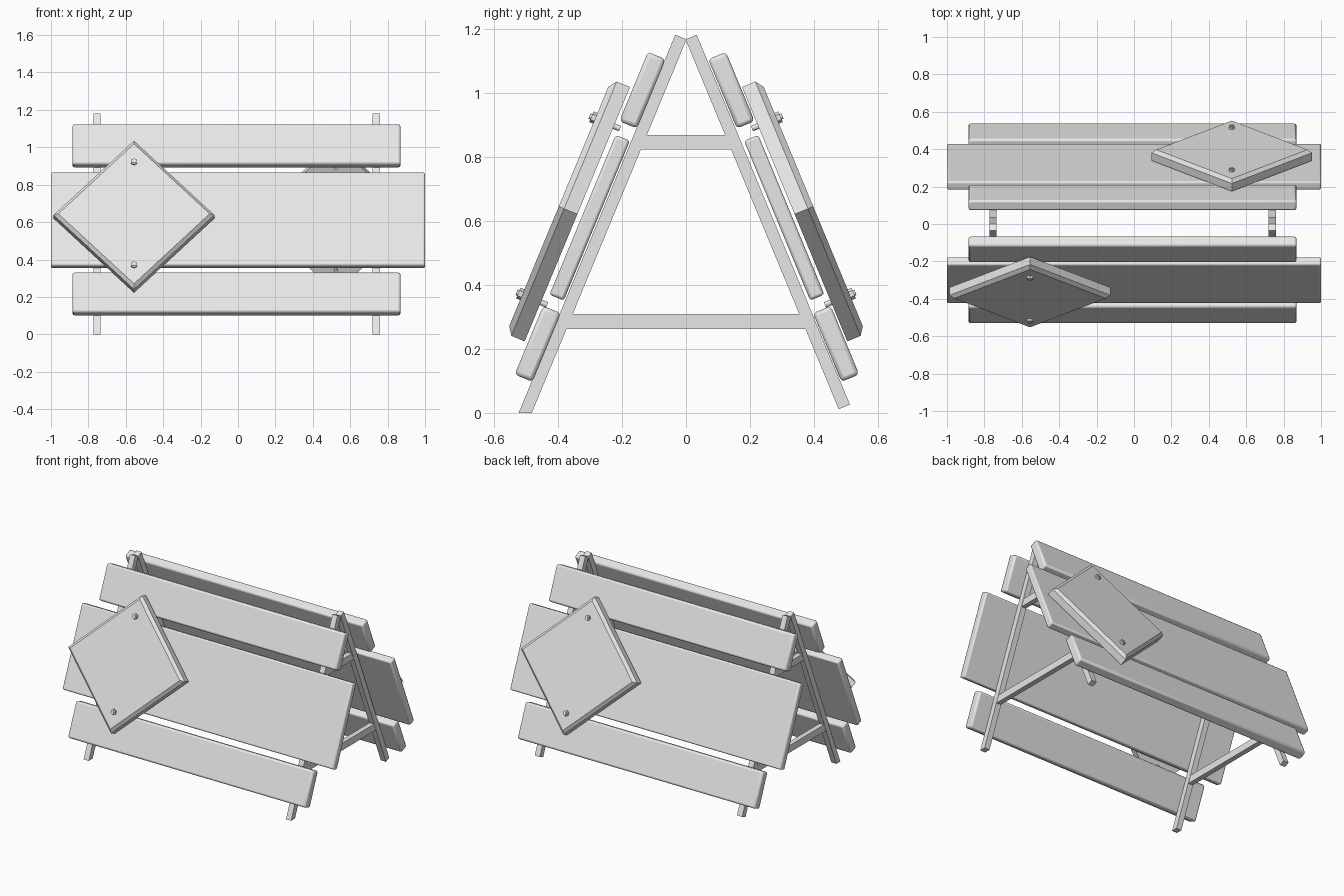
import bpy, bmesh
from math import radians, pi
from mathutils import Matrix, Vector

cube = bpy.data.objects.get("Cube")
if cube:
    bpy.data.objects.remove(cube, do_unlink=True)

grey = bpy.data.materials.new("light_grey")
grey.use_nodes = True
grey.diffuse_color = (0.8, 0.8, 0.8, 1)
grey.node_tree.nodes["Principled BSDF"].inputs["Base Color"].default_value = grey.diffuse_color

# Local frame of a leaning side: x along the barrier, y up the slope, z outward
LEAN = Matrix.Rotation(radians(90 - 22.5), 4, 'X')
SIDES = {"front": LEAN, "back": Matrix.Rotation(pi, 4, 'Z') @ LEAN}


def finish(name, bm, matrix, bevel=0, segments=2):
    bmesh.ops.recalc_face_normals(bm, faces=bm.faces)
    mesh = bpy.data.meshes.new(name)
    bm.to_mesh(mesh)
    bm.free()
    mesh.materials.append(grey)
    obj = bpy.data.objects.new(name, mesh)
    obj.matrix_world = matrix
    bpy.context.collection.objects.link(obj)
    if bevel:
        mod = obj.modifiers.new("edges", 'BEVEL')
        mod.width, mod.segments = bevel, segments
    return obj


def box(x, y, z):
    """Box mesh from (low, high) pairs."""
    bm = bmesh.new()
    bmesh.ops.create_cube(bm, size=1)
    for v in bm.verts:
        v.co = Vector([lo + (c + 0.5) * (hi - lo) for c, (lo, hi) in zip(v.co, (x, y, z))])
    return bm


def cylinder(radius, z, sides):
    bm = bmesh.new()
    bmesh.ops.create_cone(bm, cap_ends=True, segments=sides, radius1=radius, radius2=radius,
                          depth=z[1] - z[0], matrix=Matrix.Translation((0, 0, sum(z) / 2)))
    return bm


# Planks: name, x centre, half length, range up the slope, range outward, bevel
PLANKS = [
    ("top_plank", -0.008, 0.877, (0.761, 0.995), (0.484, 0.544), 0.012),
    ("middle_plank", 0, 1.0, (0.177, 0.717), (0.49, 0.538), 0.009),
    ("bottom_plank", -0.008, 0.877, (-0.095, 0.137), (0.483, 0.543), 0.012),
]
LEG_X = {"right": -0.754, "left": 0.739}
SIGN_T, SIGN_REACH = 0.4435, 0.43

for side, frame in SIDES.items():
    turn = -1 if side == "back" else 1
    planks_at = Matrix.Translation((0, 0.003, 0)) @ frame
    for name, cx, half, up, out, bevel in PLANKS:
        cx *= turn
        finish(f"{side}_{name}", box((cx - half, cx + half), up, out), planks_at, bevel)

    # Legs, the front pair cut level with the ground
    for hand, lx in LEG_X.items():
        lx *= turn
        bm = box((lx - 0.019, lx + 0.019), (-0.172, 1.0785), (0.445, 0.483))
        if side == "front":
            for v in bm.verts:
                if v.co.y < 0:
                    v.co.y = -v.co.z * frame[2][2] / frame[2][1]
        finish(f"{side}_{hand}_leg", bm, frame)

    # Square sign turned on its corner, with a chamfered outer rim
    sign_x = -0.556 if side == "front" else -0.523
    h = SIGN_REACH / 2 ** 0.5
    bm = box((-h, h), (-h, h), (0.551, 0.614))
    rim = [e for e in bm.edges if all(v.co.z > 0.6 for v in e.verts)]
    bmesh.ops.bevel(bm, geom=rim, offset=0.018, segments=1, affect='EDGES')
    place = frame @ Matrix.Translation((sign_x, SIGN_T, 0))
    finish(f"{side}_sign", bm, place @ Matrix.Rotation(pi / 4, 4, 'Z'))

    # Bolts with hexagonal nuts
    for level, dy in (("upper", 0.298), ("lower", -0.298)):
        spot = place @ Matrix.Translation((0, dy, 0))
        finish(f"{side}_{level}_nut", cylinder(0.018, (0.606, 0.627), 6), spot)
        finish(f"{side}_{level}_bolt", cylinder(0.009, (0.53, 0.633), 16), spot)


# Cross bars fitted between the legs
def leg_inside(z):
    return (0.447 - LEAN[2][2] * z) / LEAN[2][1]


for hand, lx in LEG_X.items():
    for level, z in (("upper", (0.822, 0.868)), ("lower", (0.262, 0.309))):
        bm = box((lx - 0.017, lx + 0.017), (-1, 1), z)
        for v in bm.verts:
            v.co.y *= leg_inside(v.co.z)
        finish(f"{hand}_{level}_cross_bar", bm, Matrix.Identity(4))

# Smooth shading with sharp edges kept on planks and bolts
bpy.ops.object.select_all(action='DESELECT')
for obj in bpy.context.scene.objects:
    if obj.type == 'MESH' and obj.name.endswith(("plank", "bolt")):
        obj.select_set(True)
        bpy.context.view_layer.objects.active = obj
bpy.ops.object.shade_smooth_by_angle(angle=radians(50))
